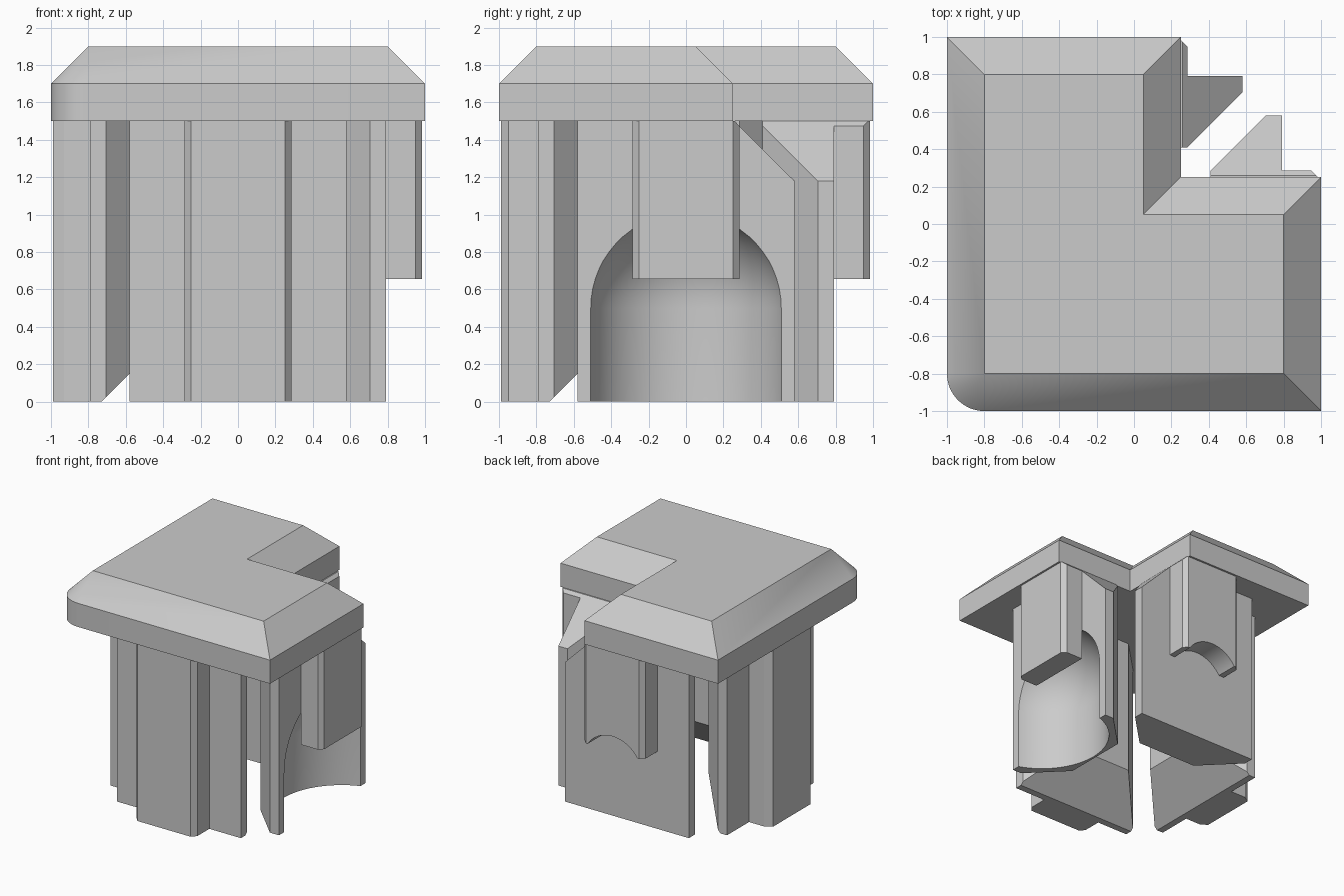
import bpy, bmesh
from math import pi, sin, cos
from mathutils import Vector, Matrix

if "Cube" in bpy.data.objects:
    bpy.data.objects.remove(bpy.data.objects["Cube"])

grey = bpy.data.materials.new("matte_grey")
grey.use_nodes = True
colour = (0.6, 0.6, 0.6, 1)
grey.diffuse_color = colour
grey.node_tree.nodes["Principled BSDF"].inputs["Base Color"].default_value = colour


def add_object(name, bm):
    bmesh.ops.recalc_face_normals(bm, faces=bm.faces)
    mesh = bpy.data.meshes.new(name)
    bm.to_mesh(mesh)
    bm.free()
    mesh.materials.append(grey)
    obj = bpy.data.objects.new(name, mesh)
    bpy.context.collection.objects.link(obj)
    return obj


def prism(outline, z0, z1):
    bm = bmesh.new()
    face = bm.faces.new([bm.verts.new((x, y, z0)) for x, y in outline])
    moved = bmesh.ops.extrude_face_region(bm, geom=[face])["geom"]
    verts = [v for v in moved if isinstance(v, bmesh.types.BMVert)]
    bmesh.ops.translate(bm, verts=verts, vec=(0, 0, z1 - z0))
    return bm


def slice_off(bm, point, normal):
    # Remove everything on the normal side and close the cut
    geom = bm.verts[:] + bm.edges[:] + bm.faces[:]
    cut = bmesh.ops.bisect_plane(bm, geom=geom, plane_co=point, plane_no=normal,
                                 clear_outer=True, dist=1e-5)["geom_cut"]
    edges = [e for e in cut if isinstance(e, bmesh.types.BMEdge)]
    bmesh.ops.holes_fill(bm, edges=edges)


def carve(obj, cutter):
    # Bake a boolean difference, then drop the cutter
    cutter.hide_render = True
    mod = obj.modifiers.new("carve", "BOOLEAN")
    mod.operation = "DIFFERENCE"
    mod.solver = "EXACT"
    mod.object = cutter
    deps = bpy.context.evaluated_depsgraph_get()
    mesh = bpy.data.meshes.new_from_object(obj.evaluated_get(deps))
    obj.modifiers.clear()
    obj.data = mesh
    bpy.data.objects.remove(cutter)


def smooth(obj):
    bpy.ops.object.select_all(action="DESELECT")
    obj.select_set(True)
    bpy.context.view_layer.objects.active = obj
    bpy.ops.object.shade_smooth_by_angle(angle=pi / 6)


def mirrored(half):
    return half + [(-x, y) for x, y in reversed(half)]


# Cap: L-shaped slab with one round corner and a sloped rim
steps = 16
arc = [(pi + pi / 2 * i / steps) for i in range(steps + 1)]
outer = [(-0.8 + 0.2 * cos(a), -0.8 + 0.2 * sin(a)) for a in arc]
outer += [(1, -1), (1, 0.25), (0.25, 0.25), (0.25, 1), (-1, 1)]
inner = [(-0.8, -0.8)] * len(arc)
inner += [(0.8, -0.8), (0.8, 0.05), (0.05, 0.05), (0.05, 0.8), (-0.8, 0.8)]
bm = bmesh.new()
rings = [[bm.verts.new((x, y, z)) for x, y in pts]
         for pts, z in ((outer, 1.5), (outer, 1.7), (inner, 1.9))]
count = len(outer)
for low, high in zip(rings, rings[1:]):
    for i in range(count):
        j = (i + 1) % count
        bm.faces.new((low[i], low[j], high[j], high[i]))
bm.faces.new(rings[0])
bm.faces.new(rings[2][steps:])
bmesh.ops.remove_doubles(bm, verts=bm.verts, dist=1e-4)
smooth(add_object("cap", bm))

# Leg outlines for the front side: slot filler and the narrow outer lip
filler = mirrored([(0.285, -0.41), (0.58, -0.705), (0.58, -0.79)])


def lip_outline(reach, chamfer):
    return mirrored([(0.285, -0.79), (0.285, chamfer - reach), (0.25, -reach)])


def place(bm, turns):
    bm.transform(Matrix.Rotation(turns * pi / 2, 4, "Z"))


# Plain legs, with a tapered inner foot
for name, turns, chamfer in (("front_leg", 0, 0.04), ("side_leg", 3, 0.06)):
    lip = lip_outline(0.99, chamfer)
    bm = prism(filler[:3] + lip + filler[3:], 0, 1.5)
    slice_off(bm, Vector((0, -0.73, 0)), Vector((0, 1, -1)))
    place(bm, turns)
    add_object(name, bm)


def domed_bore(centre, radius):
    # Vertical round bore with a hemispherical top
    bm = bmesh.new()
    pts = [(0, -0.1), (radius, -0.1)]
    pts += [(radius * cos(i * pi / 32), 0.5 + radius * sin(i * pi / 32)) for i in range(17)]
    verts = [bm.verts.new((x, 0, z)) for x, z in pts]
    edges = [bm.edges.new(pair) for pair in zip(verts, verts[1:])]
    bmesh.ops.spin(bm, geom=verts + edges, cent=(0, 0, 0), axis=(0, 0, 1),
                   angle=2 * pi, steps=64)
    bmesh.ops.remove_doubles(bm, verts=bm.verts, dist=1e-4)
    bmesh.ops.translate(bm, verts=bm.verts, vec=(0, -centre, 0))
    return bm


def round_bore(radius):
    # Horizontal bore through the lip
    bm = bmesh.new()
    bmesh.ops.create_cone(bm, cap_ends=True, segments=64, radius1=radius,
                          radius2=radius, depth=0.6)
    bm.transform(Matrix.Translation((0, -0.9, 0.5)) @ Matrix.Rotation(pi / 2, 4, "X"))
    return bm


# Hollowed legs beside the notch, with tops sloping away below it
for name, turns, away in (("right", 1, Vector((0, 1, 1))), ("back", 2, Vector((1, 0, 1)))):
    parts = (("leg", filler, 0, domed_bore(0.97, 0.541)),
             ("lip", lip_outline(0.983, 0.035), 0.655, round_bore(0.28)))
    for part, outline, base, bore in parts:
        bm = prism(outline, base, 1.5)
        place(bm, turns)
        slice_off(bm, Vector((0.26, 0.26, 1.5)), away)
        place(bore, turns)
        obj = add_object(name + "_" + part, bm)
        carve(obj, add_object("bore_cutter", bore))
        smooth(obj)
